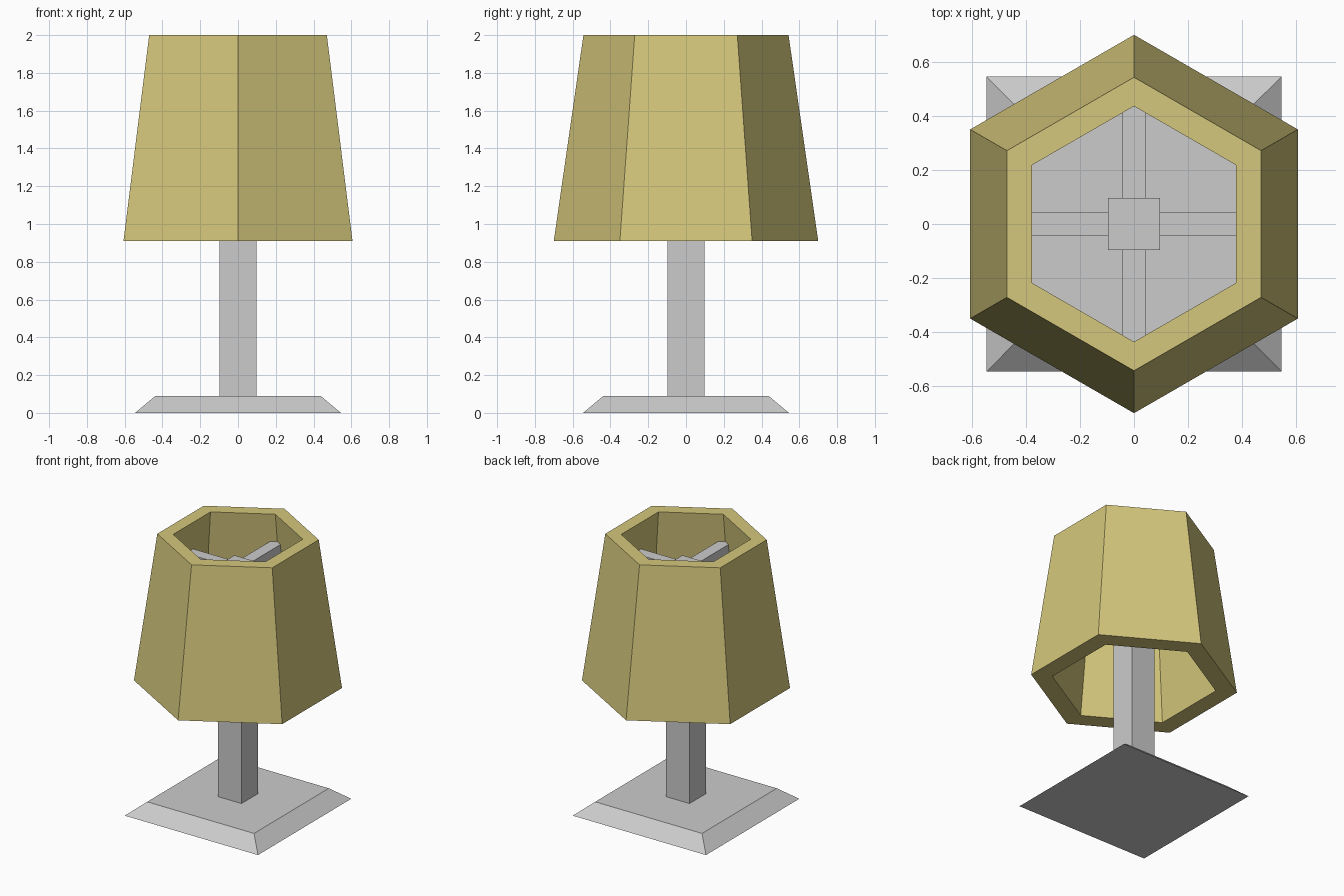
import bpy
import bmesh
from math import sin, cos, tau, sqrt

if "Cube" in bpy.data.objects:
    bpy.data.objects.remove(bpy.data.objects["Cube"])


def loft(name, sides, profile, turn=0.0, closed=False):
    """Flat-sided solid from (corner radius, z) rings; closed joins last ring to first."""
    bm = bmesh.new()
    rings = [[bm.verts.new((r * cos(turn + tau * i / sides),
                            r * sin(turn + tau * i / sides), z))
              for i in range(sides)] for r, z in profile]
    pairs = list(zip(rings, rings[1:]))
    if closed:
        pairs.append((rings[-1], rings[0]))
    else:
        bm.faces.new(rings[0])
        bm.faces.new(rings[-1])
    for a, b in pairs:
        for i in range(sides):
            j = (i + 1) % sides
            bm.faces.new((a[i], a[j], b[j], b[i]))
    bmesh.ops.recalc_face_normals(bm, faces=bm.faces)
    mesh = bpy.data.meshes.new(name)
    bm.to_mesh(mesh)
    bm.free()
    obj = bpy.data.objects.new(name, mesh)
    bpy.context.collection.objects.link(obj)
    return obj


def bar(name, size, centre):
    bpy.ops.mesh.primitive_cube_add(size=1, location=centre)
    obj = bpy.context.object
    obj.name = name
    obj.scale = size
    return obj


# Square base with sloped edge
loft("base", 4, [(0.545 * sqrt(2), 0), (0.437 * sqrt(2), 0.09)], tau / 8)

# Square post
loft("post", 4, [(0.097 * sqrt(2), 0.09), (0.097 * sqrt(2), 1.80)], tau / 8)

# Four spokes from the post into the shade wall
for side, sign in (("left", -1), ("right", 1)):
    bar(f"spoke_{side}", (0.35, 0.086, 0.086), (sign * 0.255, 0, 1.745))
for side, sign in (("front", -1), ("back", 1)):
    bar(f"spoke_{side}", (0.086, 0.42, 0.086), (0, sign * 0.29, 1.745))

# Hollow tapered hexagonal shade
shade = loft("lampshade", 6,
             [(0.70, 0.91), (0.543, 2.0), (0.436, 2.0), (0.556, 0.91)],
             tau / 4, closed=True)
cloth = bpy.data.materials.new("shade_yellow")
cloth.diffuse_color = (0.66, 0.57, 0.2, 1)
cloth.use_nodes = True
cloth.node_tree.nodes["Principled BSDF"].inputs["Base Color"].default_value = cloth.diffuse_color
shade.data.materials.append(cloth)
